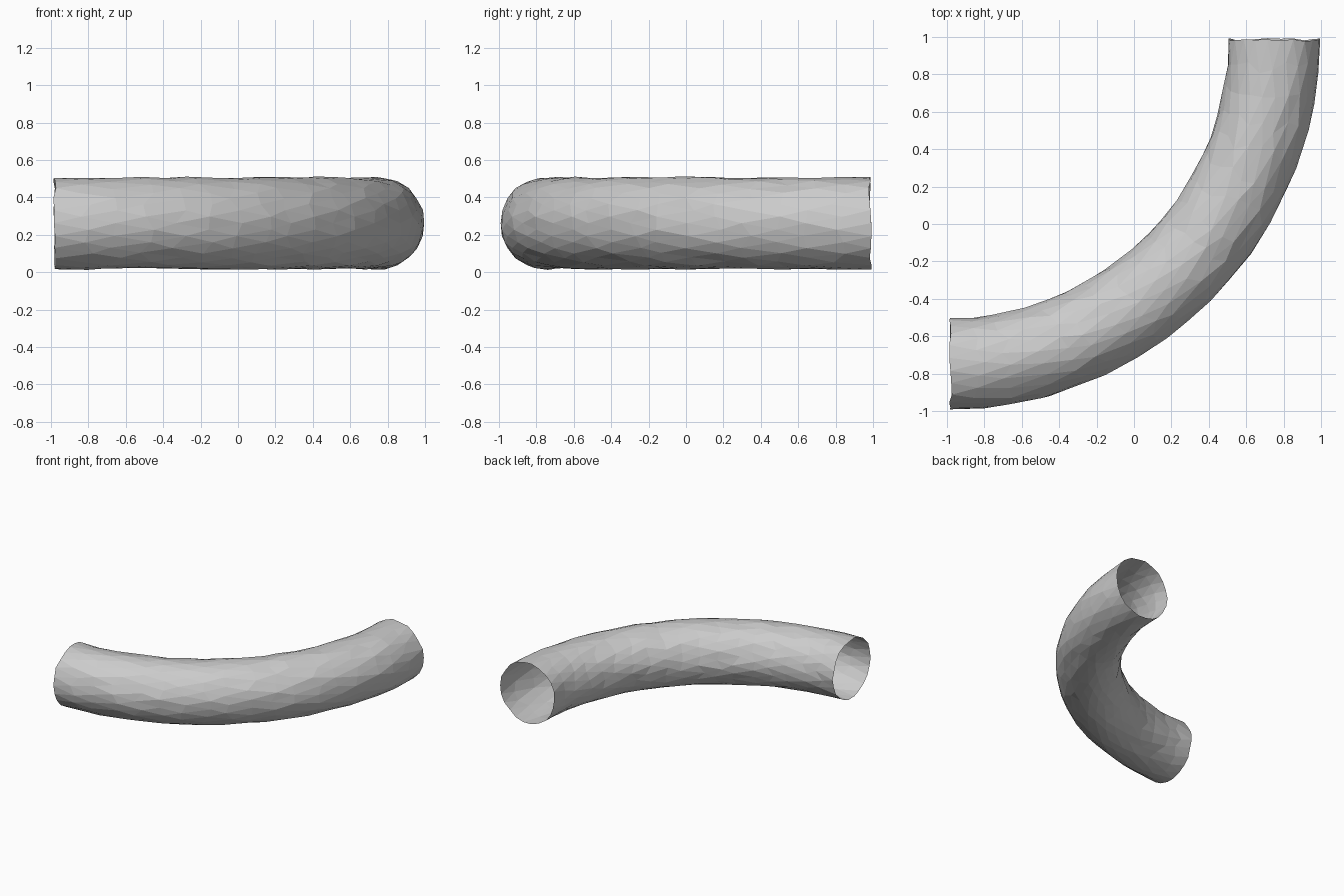
import bpy, bmesh, math, random

if "Cube" in bpy.data.objects:
    bpy.data.objects.remove(bpy.data.objects["Cube"])

random.seed(4)
SIDES, SEGS = 22, 18
BEND_R, TUBE_R, Z_MID = 1.75, 0.245, 0.262
CENTRE = (-1.0, 1.0)
JITTER = 0.005

bm = bmesh.new()

# Rings swept through a quarter bend, slightly twisted and roughened
rings = []
start, end = -math.pi / 2 + 0.01, -0.008
for i in range(SEGS + 1):
    ring = []
    for j in range(SIDES):
        inner = 0 < i < SEGS
        slide = random.uniform(-0.25, 0.25) if inner else random.uniform(-0.05, 0.05)
        a = start + (end - start) * (i + slide) / SEGS
        t = 2 * math.pi * (j + 0.5 * (i % 2)) / SIDES
        r = TUBE_R + random.uniform(-JITTER, JITTER)
        d = BEND_R + r * math.cos(t)
        ring.append(bm.verts.new((CENTRE[0] + d * math.cos(a),
                                  CENTRE[1] + d * math.sin(a),
                                  Z_MID + r * math.sin(t))))
    rings.append(ring)

# Open-ended skin of long triangular facets
for i in range(SEGS):
    lo, hi = rings[i], rings[i + 1]
    for j in range(SIDES):
        k = (j + 1) % SIDES
        if i % 2 == 0:
            bm.faces.new((lo[j], lo[k], hi[j]))
            bm.faces.new((lo[k], hi[k], hi[j]))
        else:
            bm.faces.new((lo[j], lo[k], hi[k]))
            bm.faces.new((lo[j], hi[k], hi[j]))
bmesh.ops.recalc_face_normals(bm, faces=bm.faces[:])

# Make sure the skin faces outward (top facets point up)
top = max(bm.faces, key=lambda f: f.calc_center_median().z)
if top.normal.z < 0:
    bmesh.ops.reverse_faces(bm, faces=bm.faces[:])

mesh = bpy.data.meshes.new("bent_pipe")
bm.to_mesh(mesh)
bm.free()
bpy.context.collection.objects.link(bpy.data.objects.new("bent_pipe", mesh))
